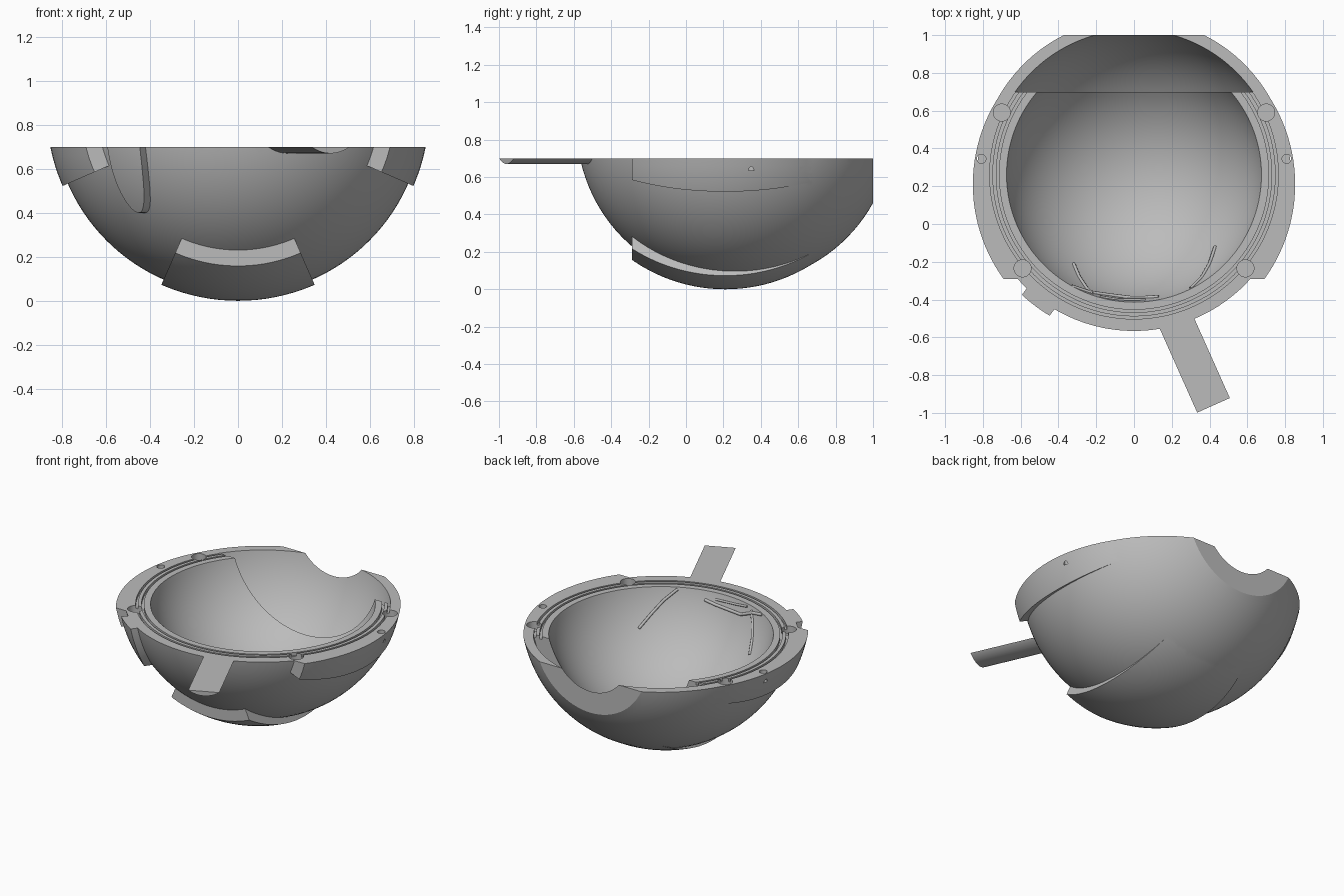
import bpy, bmesh, math
from mathutils import Matrix, Vector

cube = bpy.data.objects.get("Cube")
if cube:
    bpy.data.objects.remove(cube, do_unlink=True)

CENTRE = Vector((0, 0.261, 0.87))   # centre of the shell
R_OUT, R_IN, R_BACK = 0.8445, 0.696, 0.786
RIM, BACK, STEP = 0.70, 1.0, 0.70   # rim height, back plane, cavity step

grey = bpy.data.materials.new("warm_grey")
grey.use_nodes = True
colour = (0.5, 0.5, 0.5, 1)
grey.diffuse_color = colour
grey.node_tree.nodes["Principled BSDF"].inputs["Base Color"].default_value = colour


def finish(bm, name):
    bmesh.ops.recalc_face_normals(bm, faces=bm.faces[:])
    mesh = bpy.data.meshes.new(name)
    bm.to_mesh(mesh)
    bm.free()
    mesh.materials.append(grey)
    ob = bpy.data.objects.new(name, mesh)
    bpy.context.collection.objects.link(ob)
    return ob


def lathe(name, profile, axis, centre, steps=128):
    """Spin a list of points around an axis into a closed solid."""
    bm = bmesh.new()
    verts = [bm.verts.new(p) for p in profile]
    edges = [bm.edges.new(pair) for pair in zip(verts, verts[1:])]
    bmesh.ops.spin(bm, geom=verts + edges, cent=centre, axis=axis,
                   angle=math.tau, steps=steps, use_merge=True)
    bmesh.ops.remove_doubles(bm, verts=bm.verts[:], dist=1e-5)
    return finish(bm, name)


def arc(radius, y0, y1, n=48):
    """Arc of a sphere section, between two positions along y."""
    a0 = math.acos(max(-1, (y0 - CENTRE.y) / radius))
    a1 = math.acos((y1 - CENTRE.y) / radius)
    angles = [a0 + (a1 - a0) * i / n for i in range(n + 1)]
    return [CENTRE + Vector((radius * math.sin(a), radius * math.cos(a), 0)) for a in angles]


def ball(name, radius, centre):
    bm = bmesh.new()
    bmesh.ops.create_uvsphere(bm, u_segments=128, v_segments=64, radius=radius,
                              matrix=Matrix.Translation(centre))
    return finish(bm, name)


def rod(name, start, end, rx, ry, segments=64):
    """Elliptical cylinder; ry is the upright radius of a level rod."""
    start, end = Vector(start), Vector(end)
    z = (end - start).normalized()
    up = Vector((0, 0, 1)) if abs(z.z) < 0.9 else Vector((0, 1, 0))
    x = up.cross(z).normalized()
    turn = Matrix((x, z.cross(x), z)).transposed().to_4x4()
    bm = bmesh.new()
    bmesh.ops.create_cone(bm, cap_ends=True, segments=segments, radius1=1, radius2=1,
                          depth=(end - start).length,
                          matrix=Matrix.Translation((start + end) / 2) @ turn
                          @ Matrix.Diagonal((rx, ry, 1, 1)))
    return finish(bm, name)


def prism(name, outline, y0, y1):
    bm = bmesh.new()
    face = bm.faces.new([bm.verts.new((x, y0, z)) for x, z in outline])
    new = bmesh.ops.extrude_face_region(bm, geom=[face])["geom"]
    bmesh.ops.translate(bm, vec=(0, y1 - y0, 0),
                        verts=[v for v in new if isinstance(v, bmesh.types.BMVert)])
    return finish(bm, name)


def combine(target, tool, operation):
    mod = target.modifiers.new("combine", "BOOLEAN")
    mod.operation, mod.object, mod.solver = operation, tool, "EXACT"
    bpy.context.view_layer.objects.active = target
    bpy.ops.object.modifier_apply(modifier=mod.name)
    bpy.data.objects.remove(tool, do_unlink=True)


# Outer shell, flat at the back
front_y = CENTRE.y - R_OUT
bowl = lathe("bowl", arc(R_OUT, front_y, BACK) + [(0, BACK, CENTRE.z)], (0, 1, 0), CENTRE)

# Raised plates at the bottom and both sides
for direction in (-90, 0, 180):
    half = 23.6
    outline = []
    for r, a in ((0.75, -half), (1.2, -half), (1.2, half), (0.75, half)):
        t = math.radians(direction + a)
        outline.append((r * math.cos(t), CENTRE.z + r * math.sin(t)))
    # the inner end stays buried in the wall
    outline = [(x * 0.5, CENTRE.z + (z - CENTRE.z) * 0.5) if i in (0, 3) else (x, z)
               for i, (x, z) in enumerate(outline)]
    plate = ball("raised_plate", 0.87, (0, 0.21, 0.87))
    combine(plate, prism("wedge", outline, -0.29, 0.9), "INTERSECT")
    combine(bowl, plate, "UNION")

# Oval boss on the front right
boss = ball("oval_boss", R_OUT + 0.042, CENTRE)
combine(boss, rod("oval", (-0.40, -0.27, RIM), (-0.72, -0.697, RIM), 0.092, 0.3), "INTERSECT")
combine(bowl, boss, "UNION")

# Strap: a rod whose upper part is trimmed away with the rim
combine(bowl, rod("strap", (0.2, -0.465, 0.835), (0.421, -0.96, 0.835), 0.165, 0.165), "UNION")

# Hollow with a step and an opening at the back
hollow = arc(R_IN, CENTRE.y - R_IN, STEP) + arc(R_BACK, STEP, BACK, 24)
hollow += [(hollow[-1][0], BACK + 0.2, CENTRE.z), (0, BACK + 0.2, CENTRE.z)]
combine(bowl, lathe("hollow", hollow, (0, 1, 0), CENTRE), "DIFFERENCE")

# Level rim
combine(bowl, prism("trim", [(-2, RIM), (2, RIM), (2, 3), (-2, 3)], -2, 2), "DIFFERENCE")

# Two seal grooves that stop at the step
for r in (0.715, 0.75):
    corners = [(r, 0.68), (r + 0.014, 0.68), (r + 0.014, 0.72), (r, 0.72), (r, 0.68)]
    groove = lathe("groove", [(x, CENTRE.y, z) for x, z in corners], (0, 0, 1), CENTRE)
    combine(groove, prism("stop", [(-1, 0), (1, 0), (1, 1), (-1, 1)], -1, STEP), "INTERSECT")
    combine(bowl, groove, "DIFFERENCE")

# Bolt sockets and small pin holes
for side in (-1, 1):
    for x, y, r, depth in ((0.7, 0.59, 0.045, 0.05), (0.59, -0.235, 0.045, 0.05),
                           (0.808, 0.345, 0.024, 0.065)):
        socket = rod("socket", (side * x, y, RIM - depth), (side * x, y, RIM + 0.1), r, r, 40)
        combine(bowl, socket, "DIFFERENCE")

bpy.ops.object.select_all(action="DESELECT")
bowl.select_set(True)
bpy.context.view_layer.objects.active = bowl
bpy.ops.object.shade_smooth_by_angle(angle=math.radians(25))


# Thin veins on the inner wall
def vein(name, plan, radius):
    curve = bpy.data.curves.new(name, "CURVE")
    curve.dimensions = "3D"
    curve.bevel_depth, curve.bevel_resolution, curve.use_fill_caps = radius, 2, True
    spline = curve.splines.new("POLY")
    spline.points.add(len(plan) - 1)
    for point, (x, y) in zip(spline.points, plan):
        drop = R_IN ** 2 - x ** 2 - (y - CENTRE.y) ** 2
        z = CENTRE.z - math.sqrt(max(drop, 0))
        point.co = (x, y, min(z, RIM - radius), 1)
    curve.materials.append(grey)
    bpy.context.collection.objects.link(bpy.data.objects.new(name, curve))


vein("left_vein", [(0.43, -0.12), (0.40, -0.21), (0.36, -0.28), (0.3, -0.34)], 0.009)
vein("right_vein", [(-0.32, -0.21), (-0.29, -0.28), (-0.25, -0.34), (-0.22, -0.37)], 0.009)
vein("front_vein", [(-0.33, -0.33), (-0.24, -0.36), (-0.14, -0.375), (-0.02, -0.39),
                    (0.06, -0.39), (0.13, -0.385)], 0.01)
vein("lower_front_vein", [(-0.18, -0.385), (-0.08, -0.4), (0.06, -0.4)], 0.007)
